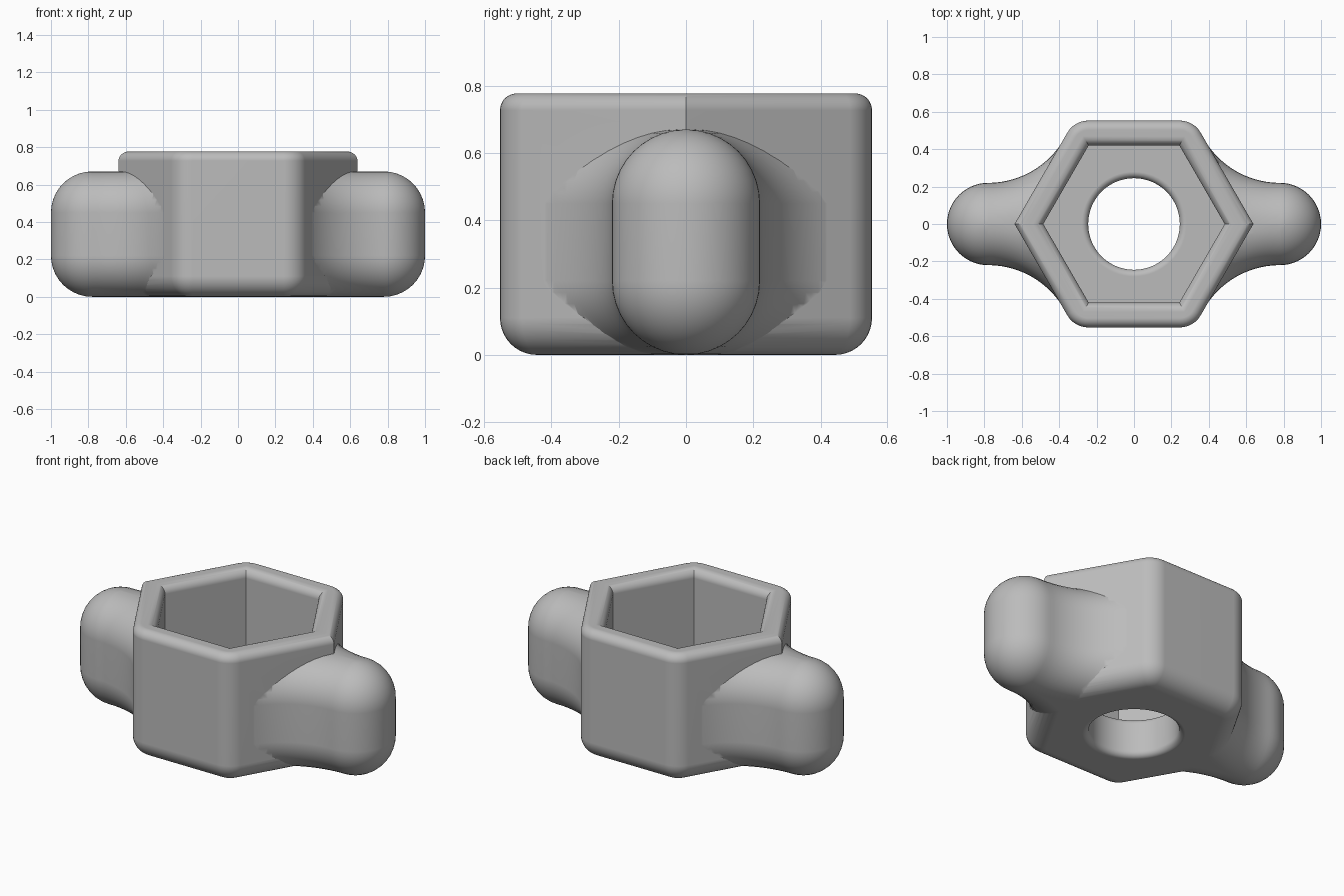
import bpy, bmesh
from math import sin, cos, pi, radians

cube = bpy.data.objects.get("Cube")
if cube:
    bpy.data.objects.remove(cube)

HEIGHT, APOTHEM = 0.777, 0.553
WING_TOP, WING_R, WING_X = 0.67, 0.22, 0.78
FLOOR, HOLE_R = 0.24, 0.245

grey = bpy.data.materials.new("satin grey")
grey.use_nodes = True
grey.diffuse_color = (0.5, 0.5, 0.5, 1)
grey.node_tree.nodes["Principled BSDF"].inputs["Base Color"].default_value = (0.5, 0.5, 0.5, 1)


def arc(cx, cy, r, start, end, steps):
    angles = [start + (end - start) * i / steps for i in range(steps + 1)]
    return [(cx + r * cos(a), cy + r * sin(a)) for a in angles]


def fillet(radius, steps=10):
    """Pairs of (inset, height left) running from the side up to the flat."""
    angles = [pi / 2 * i / steps for i in range(steps + 1)]
    return [(radius * (1 - cos(a)), radius * (1 - sin(a))) for a in angles]


def loft(name, outline, profile):
    """Stack outline(inset) at each (inset, z) of the profile and cap the ends."""
    bm = bmesh.new()
    rings = [[bm.verts.new((x, y, z)) for x, y in outline(d)] for d, z in profile]
    for low, high in zip(rings, rings[1:]):
        for i in range(len(low)):
            bm.faces.new((low[i - 1], low[i], high[i], high[i - 1]))
    bm.faces.new(rings[0])
    bm.faces.new(rings[-1])
    bmesh.ops.recalc_face_normals(bm, faces=bm.faces)
    mesh = bpy.data.meshes.new(name)
    bm.to_mesh(mesh)
    bm.free()
    mesh.materials.append(grey)
    obj = bpy.data.objects.new(name, mesh)
    bpy.context.collection.objects.link(obj)
    return obj


def rounded_stack(top, bottom_r, top_r):
    low = [(d, z) for d, z in reversed(fillet(bottom_r))]
    return low + [(d, top - z) for d, z in fillet(top_r)]


def body_outline(d):
    """Hexagon with sharp side corners and rounded front and back corners."""
    points = []
    for k in range(6):
        a = k * pi / 3
        r = 0 if k % 3 == 0 else max(0.13 - d, 0.012)
        dist = (APOTHEM - d - r) / cos(pi / 6)
        cx, cy = dist * cos(a), dist * sin(a)
        points += arc(cx, cy, r, a - pi / 6, a + pi / 6, 6) if r else [(cx, cy)]
    return points


def pocket_outline(d):
    r = (0.42 - d) / cos(pi / 6)
    return [(r * cos(k * pi / 3), r * sin(k * pi / 3)) for k in range(6)]


def hole_outline(d):
    return arc(0, 0, HOLE_R - d, 0, 2 * pi, 64)[:-1]


def wing_outline(d, side):
    """Round tip flowing through a concave arc, tangent to the hexagon side."""
    blend = 2 * (0.866 * WING_X + 0.5 * WING_R - (APOTHEM - 0.002))
    flank = arc(WING_X, WING_R + blend, blend + d, radians(210), radians(270), 20)
    tip = arc(WING_X, 0, WING_R - d, pi / 2, -pi / 2, 28)[1:-1]
    root = [(0.2, 0.3 - d)]
    mirrored = [(x, -y) for x, y in reversed(root + flank)]
    # flank is listed from the body to the tip
    return [(x * side, y) for x, y in root + flank + tip + mirrored]


def combine(target, other, operation):
    mod = target.modifiers.new(operation.title(), 'BOOLEAN')
    mod.operation, mod.solver, mod.object = operation, 'EXACT', other
    bpy.context.view_layer.objects.active = target
    bpy.ops.object.modifier_apply(modifier=mod.name)
    bpy.data.objects.remove(other)


# Hexagonal cup
body = loft("winged_hex_knob", body_outline, rounded_stack(HEIGHT, 0.11, 0.05))

# Two finger wings
for label, side in (("left", 1), ("right", -1)):
    profile = [(min(d, WING_R - 0.001), z) for d, z in rounded_stack(WING_TOP, WING_R, WING_R)]
    wing = loft(label + "_wing", lambda d: wing_outline(d, side), profile)
    combine(body, wing, 'UNION')

# Hexagonal pocket with a rounded lip
lip = [(-d, HEIGHT - z) for d, z in fillet(0.05)]
pocket = loft("pocket_cutter", pocket_outline, [(0, FLOOR)] + lip + [(-0.05, HEIGHT + 0.2)])
combine(body, pocket, 'DIFFERENCE')

# Through hole with eased edges
ease = 0.035
lower = [(-d, z) for d, z in reversed(fillet(ease, 6))]
upper = [(-d, FLOOR - z) for d, z in fillet(ease, 6)]
hole = loft("hole_cutter", hole_outline, [(-ease, -0.2)] + lower + upper + [(-ease, FLOOR + 0.1)])
combine(body, hole, 'DIFFERENCE')

# Smooth shading with crisp creases
bpy.ops.object.select_all(action='DESELECT')
body.select_set(True)
bpy.context.view_layer.objects.active = body
bpy.ops.object.shade_smooth_by_angle(angle=radians(28))
weighted = body.modifiers.new("Weighted Normal", 'WEIGHTED_NORMAL')
weighted.keep_sharp = True
